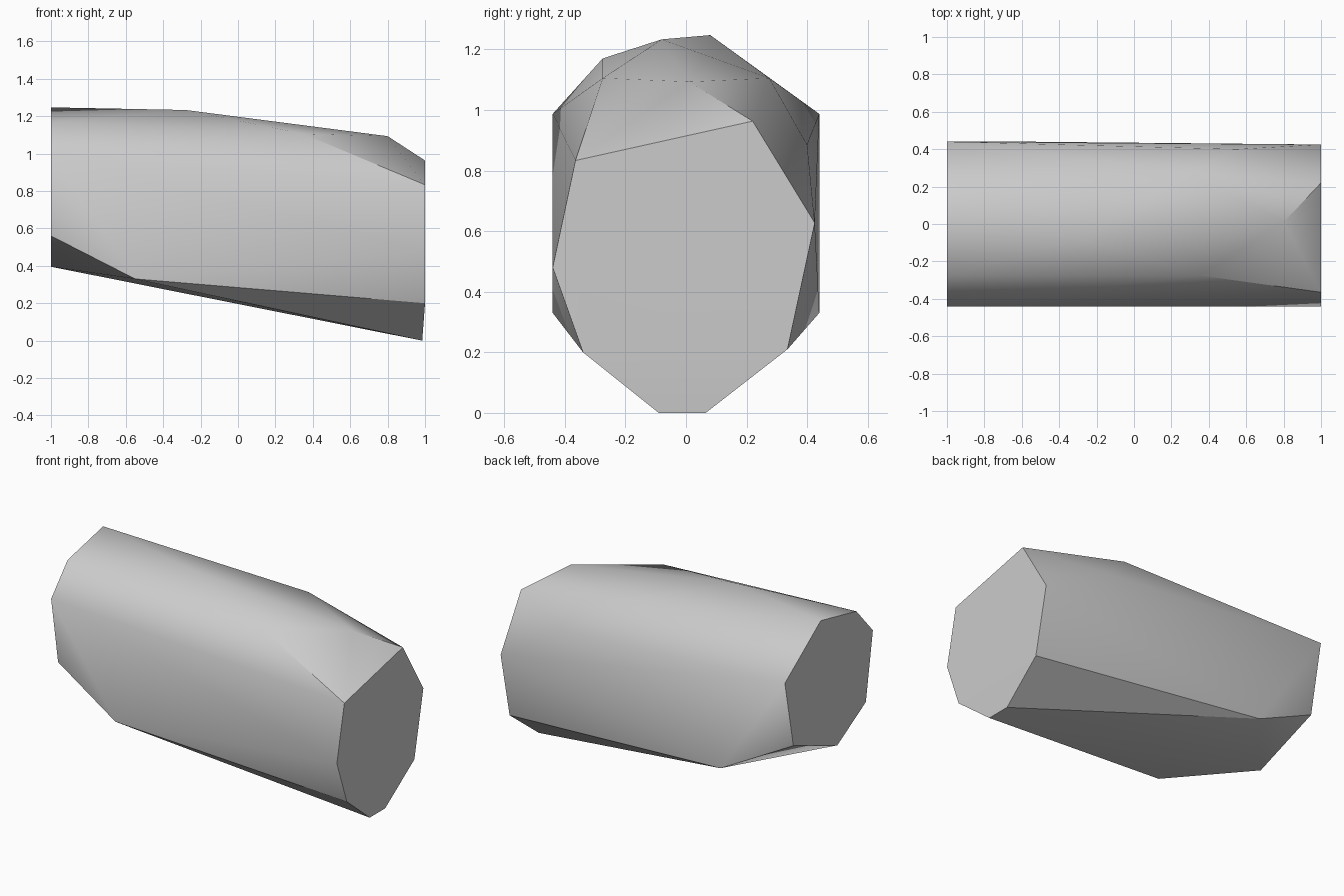
import bpy
import bmesh
import math

# Remove the default cube
default_cube = bpy.data.objects.get("Cube")
if default_cube:
    bpy.data.objects.remove(default_cube, do_unlink=True)


def make_material(name, colour):
    material = bpy.data.materials.new(name)
    material.use_nodes = True
    material.diffuse_color = colour
    material.node_tree.nodes["Principled BSDF"].inputs["Base Color"].default_value = colour
    return material


# Cross-section of the high end, as (y, z)
HIGH_END = [(0.08, 1.247), (-0.275, 1.17), (-0.44, 0.987), (-0.37, 0.56),
            (-0.085, 0.395), (0.355, 0.56), (0.44, 0.987)]

# Cross-section of the low end, as (y, z)
LOW_END = [(0.22, 0.963), (-0.365, 0.833), (-0.44, 0.48), (-0.34, 0.2),
           (0.335, 0.21), (0.425, 0.627)]

# Corners along the body between the two ends
BODY_CORNERS = [(-0.28, -0.08, 1.233), (0.8, 0.01, 1.093),
                (0.35, -0.275, 1.105), (0.3, 0.275, 1.105),
                (0.55, 0.4, 0.885),
                (-0.55, -0.44, 0.33), (-0.55, 0.44, 0.33),
                (0.985, -0.09, 0), (0.985, 0.065, 0)]

# Skin the two ends and the corners with one closed faceted shell
bm = bmesh.new()
points = [(-1, y, z) for y, z in HIGH_END]
points += [(1, y, z) for y, z in LOW_END]
points += BODY_CORNERS
for point in points:
    bm.verts.new(point)
hull = bmesh.ops.convex_hull(bm, input=bm.verts[:])
unused = {item for item in hull["geom_interior"] + hull["geom_unused"]
          if isinstance(item, bmesh.types.BMVert)}
bmesh.ops.delete(bm, geom=list(unused), context="VERTS")

# Merge the triangles of the flat ends into single faces
bmesh.ops.dissolve_limit(bm, angle_limit=math.radians(0.5),
                         verts=bm.verts[:], edges=bm.edges[:])
bmesh.ops.recalc_face_normals(bm, faces=bm.faces[:])

mesh = bpy.data.meshes.new("faceted_body")
bm.to_mesh(mesh)
bm.free()
body = bpy.data.objects.new("faceted_body", mesh)
bpy.context.collection.objects.link(body)
mesh.materials.append(make_material("light_grey", (0.6, 0.6, 0.6, 1)))

# Smooth the gentle bends and keep the hard edges
bpy.ops.object.select_all(action="DESELECT")
body.select_set(True)
bpy.context.view_layer.objects.active = body
bpy.ops.object.shade_smooth_by_angle(angle=math.radians(30))
